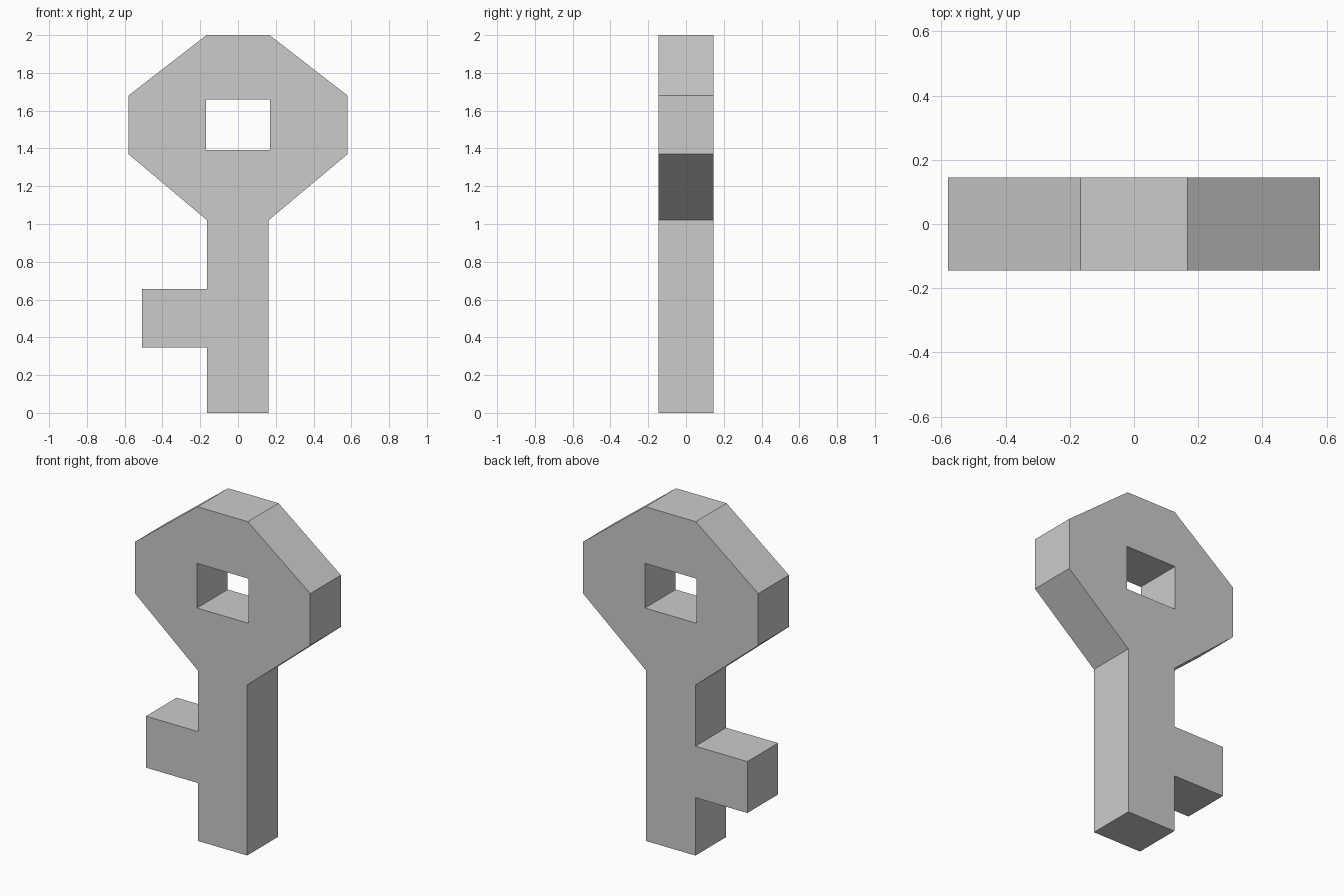
import bpy, bmesh

if "Cube" in bpy.data.objects:
    bpy.data.objects.remove(bpy.data.objects["Cube"])

HALF = 0.145  # half thickness

# Silhouette (x, z): shaft, octagonal bow and the bit on the left
outline = [(0.162, 0), (0.162, 1.02), (0.58, 1.37), (0.58, 1.68),
           (0.167, 2), (-0.167, 2), (-0.58, 1.68), (-0.58, 1.37),
           (-0.164, 1.02), (-0.164, 0.655), (-0.508, 0.655),
           (-0.508, 0.347), (-0.164, 0.347), (-0.164, 0)]
# Rectangular hole through the bow
hole = [(-0.17, 1.393), (0.17, 1.393), (0.17, 1.66), (-0.17, 1.66)]


def add_loop(bm, points):
    vs = [bm.verts.new((x, -HALF, z)) for x, z in points]
    return [bm.edges.new((a, b)) for a, b in zip(vs, vs[1:] + vs[:1])]


bm = bmesh.new()
edges = add_loop(bm, outline) + add_loop(bm, hole)

# Fill the front face around the hole, then extrude to the back
bmesh.ops.triangle_fill(bm, edges=edges, use_beauty=True, normal=(0, -1, 0))
ext = bmesh.ops.extrude_face_region(bm, geom=bm.faces[:], use_keep_orig=True)
back = [g for g in ext["geom"] if isinstance(g, bmesh.types.BMVert)]
bmesh.ops.translate(bm, verts=back, vec=(0, 2 * HALF, 0))
bmesh.ops.recalc_face_normals(bm, faces=bm.faces[:])

mesh = bpy.data.meshes.new("key")
bm.to_mesh(mesh)
bm.free()
bpy.context.collection.objects.link(bpy.data.objects.new("key", mesh))
